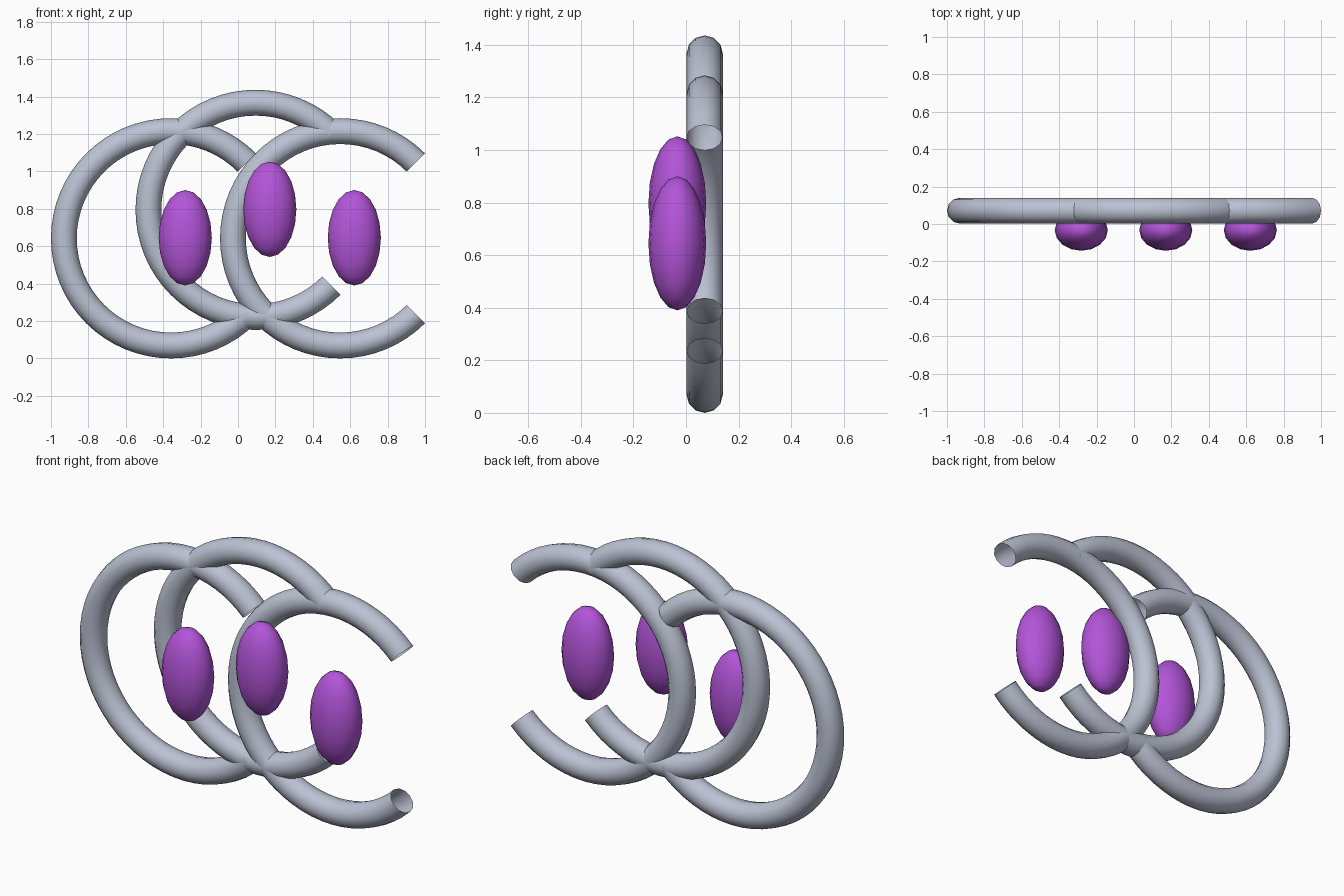
import bpy
import bmesh
import math

if "Cube" in bpy.data.objects:
    bpy.data.objects.remove(bpy.data.objects["Cube"])


def material(name, rgb):
    m = bpy.data.materials.new(name)
    m.diffuse_color = (*rgb, 1)
    m.use_nodes = True
    m.node_tree.nodes["Principled BSDF"].inputs["Base Color"].default_value = m.diffuse_color
    return m


steel = material("blue_grey_steel", (0.50, 0.54, 0.65))
purple = material("purple", (0.45, 0.09, 0.69))


def finish(name, bm, mat):
    bmesh.ops.recalc_face_normals(bm, faces=bm.faces)
    for f in bm.faces:
        f.smooth = True
    me = bpy.data.meshes.new(name)
    bm.to_mesh(me)
    bm.free()
    me.materials.append(mat)
    ob = bpy.data.objects.new(name, me)
    bpy.context.collection.objects.link(ob)
    return ob


# Open-ended round tube swept through three quarters of a circle
def c_ring(name, cx, cz, major=0.573, minor=0.069, steps=48, sides=12):
    bm = bmesh.new()
    loops = []
    for i in range(steps + 1):
        a = math.radians(45 + 270 * i / steps)
        loop = []
        for j in range(sides):
            b = math.tau * j / sides
            r = major + minor * math.cos(b)
            loop.append(bm.verts.new((cx + r * math.cos(a),
                                      0.071 + minor * math.sin(b),
                                      cz + r * math.sin(a))))
        loops.append(loop)
    for p, q in zip(loops, loops[1:]):
        for j in range(sides):
            k = (j + 1) % sides
            # wound so that the normals face out of the tube
            bm.faces.new((p[j], p[k], q[k], q[j]))
    return finish(name, bm, mat=steel)


# Stretched bead in front of each ring
def bead(name, cx, cz):
    bm = bmesh.new()
    bmesh.ops.create_uvsphere(bm, u_segments=16, v_segments=10, radius=1)
    for v in bm.verts:
        v.co = (cx + 0.142 * v.co.x, -0.033 + 0.11 * v.co.y, cz + 0.255 * v.co.z)
    return finish(name, bm, purple)


for side, x, z in (("left", -0.358, 0.642), ("middle", 0.094, 0.794), ("right", 0.546, 0.642)):
    c_ring(side + "_open_ring", x, z)
    bead(side + "_bead", x + 0.076, z + 0.003)
